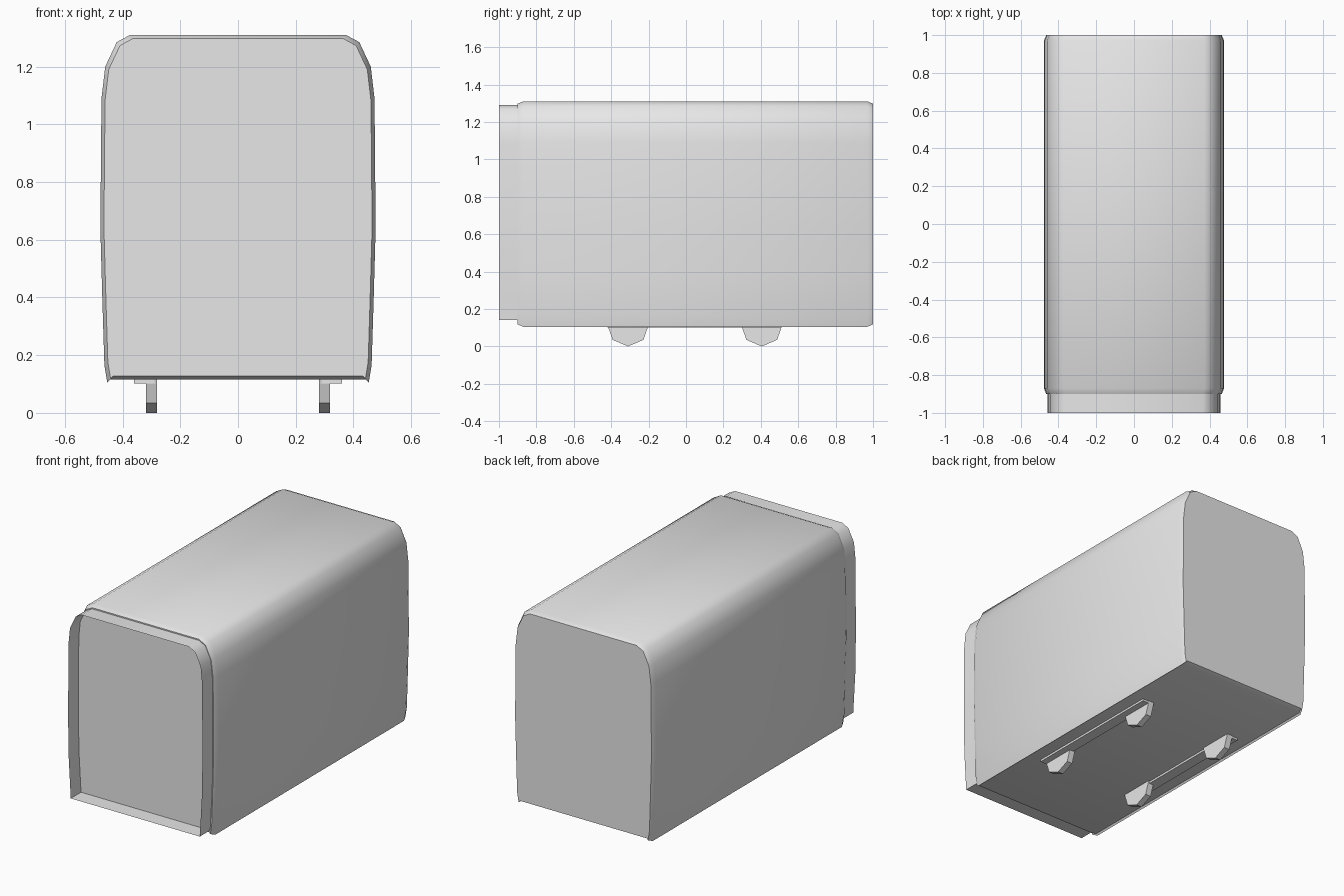
import bpy, bmesh, math

cube = bpy.data.objects.get("Cube")
if cube:
    bpy.data.objects.remove(cube, do_unlink=True)

grey = bpy.data.materials.new("light_grey")
grey.use_nodes = True
grey.diffuse_color = (0.8, 0.8, 0.8, 1)
grey.node_tree.nodes["Principled BSDF"].inputs["Base Color"].default_value = (0.8, 0.8, 0.8, 1)


def mirrored(half):
    """Close a right-hand half profile (top to bottom) into a full loop."""
    return half + [(-x, z) for x, z in reversed(half)]


def scaled(loop, sx, sz, mid):
    return [(x * sx, mid + (z - mid) * sz) for x, z in loop]


def loft(name, rings, caps):
    """Skin equal-length loops of 3D points, optionally capping both ends."""
    bm = bmesh.new()
    rows = [[bm.verts.new(p) for p in ring] for ring in rings]
    n = len(rows[0])
    for a, b in zip(rows, rows[1:]):
        for i in range(n):
            j = (i + 1) % n
            bm.faces.new((a[i], a[j], b[j], b[i]))
    if caps:
        bm.faces.new(rows[0])
        bm.faces.new(rows[-1])
    bmesh.ops.recalc_face_normals(bm, faces=bm.faces)
    mesh = bpy.data.meshes.new(name)
    bm.to_mesh(mesh)
    bm.free()
    mesh.materials.append(grey)
    obj = bpy.data.objects.new(name, mesh)
    bpy.context.collection.objects.link(obj)
    return obj


def along_y(loop, y):
    return [(x, y, z) for x, z in loop]


# Body shell: rounded roof, bulged sides, small lips under each side
shell = mirrored([(0.373, 1.31), (0.42, 1.285), (0.46, 1.2), (0.473, 1.09),
                  (0.477, 0.64), (0.47, 0.39), (0.463, 0.165),
                  (0.453, 0.105), (0.444, 0.115)])
rim = scaled(shell, 0.974, 0.979, 0.71)
body = loft("body", [along_y(rim, -0.9), along_y(shell, -0.87),
                     along_y(shell, 0.97), along_y(rim, 1.0)], True)

# Open collar around the recessed front panel
lip = mirrored([(0.365, 1.29), (0.407, 1.268), (0.445, 1.19), (0.455, 1.09),
                (0.458, 0.64), (0.454, 0.39), (0.44, 0.14)])
collar = loft("front_collar", [along_y(lip, -1.0), along_y(lip, -0.895)], False)

bpy.ops.object.select_all(action="DESELECT")
for obj in (body, collar):
    obj.select_set(True)
bpy.context.view_layer.objects.active = body
bpy.ops.object.shade_smooth_by_angle(angle=math.radians(42))

# Half wheels and the rails that carry them
wheel = [(-0.11, 0.12), (-0.105, 0.1), (-0.082, 0.035), (0, 0),
         (0.082, 0.035), (0.105, 0.1), (0.11, 0.12)]
rail = [(-0.42, 0.102), (0.51, 0.102), (0.51, 0.12), (-0.42, 0.12)]
for side, s in (("left", 1), ("right", -1)):
    loft(side + "_rail", [[(s * x, y, z) for y, z in rail] for x in (0.29, 0.36)], True)
    for end, mid in (("front", -0.31), ("rear", 0.405)):
        loft(f"{end}_{side}_wheel",
             [[(s * x, mid + y, z) for y, z in wheel] for x in (0.28, 0.318)], True)
